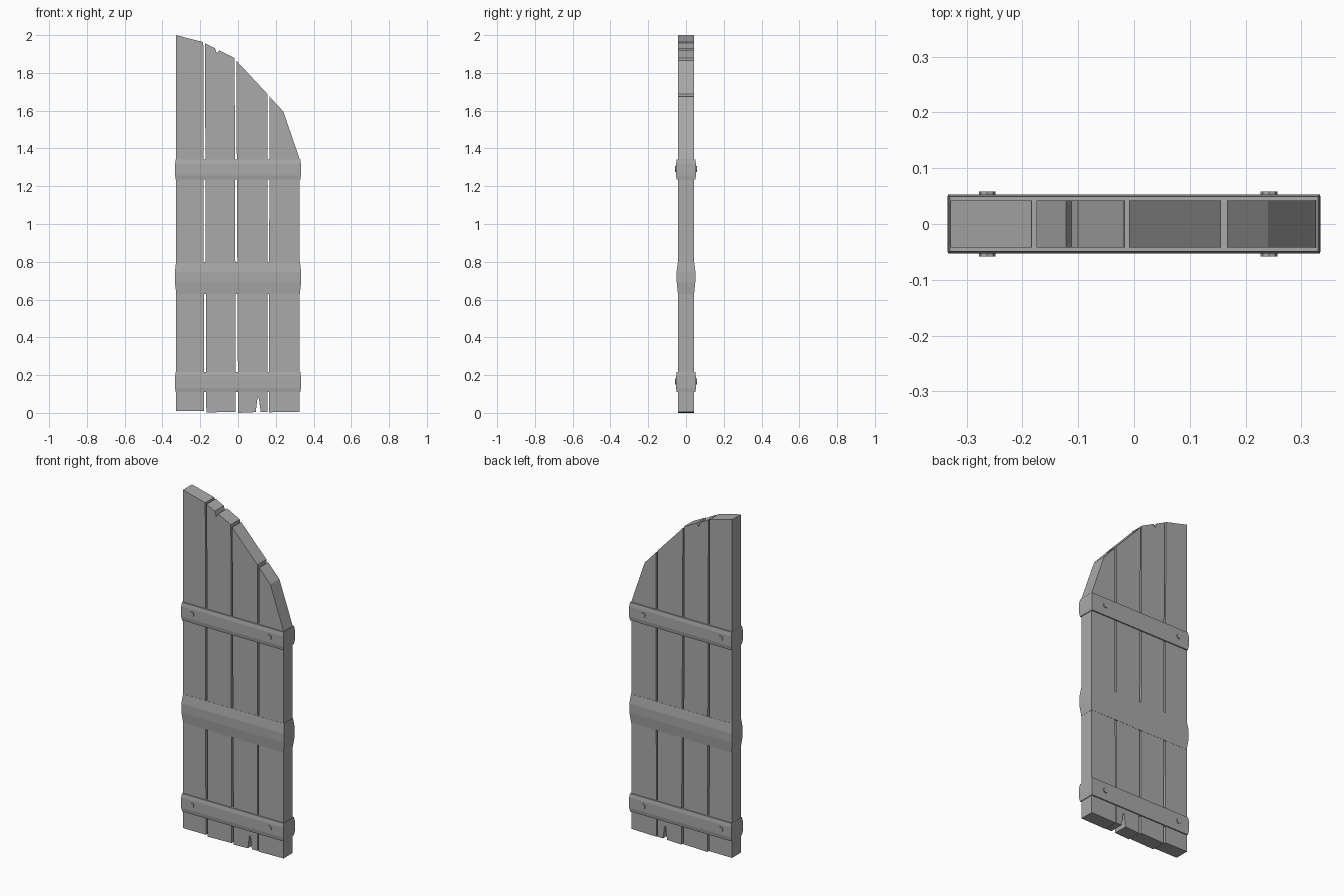
import bpy, bmesh, math
from mathutils import Matrix

default = bpy.data.objects.get("Cube")
if default:
    bpy.data.objects.remove(default, do_unlink=True)

# Single weathered grey
grey = bpy.data.materials.new("weathered_grey")
grey.use_nodes = True
colour = (0.4, 0.4, 0.4, 1)
grey.diffuse_color = colour
grey.node_tree.nodes["Principled BSDF"].inputs["Base Color"].default_value = colour


def finish(name, bm):
    bmesh.ops.recalc_face_normals(bm, faces=bm.faces)
    mesh = bpy.data.meshes.new(name)
    bm.to_mesh(mesh)
    bm.free()
    mesh.materials.append(grey)
    obj = bpy.data.objects.new(name, mesh)
    bpy.context.collection.objects.link(obj)
    return obj


def plank(name, outline, half=0.042):
    """Extrude an x/z outline through the door's thickness."""
    bm = bmesh.new()
    face = bm.faces.new([bm.verts.new((x, -half, z)) for x, z in outline])
    new = bmesh.ops.extrude_face_region(bm, geom=[face])["geom"]
    verts = [v for v in new if isinstance(v, bmesh.types.BMVert)]
    bmesh.ops.translate(bm, vec=(0, 2 * half, 0), verts=verts)
    return finish(name, bm)


def beam(name, sections):
    """Stack rectangular rings given as (z, half width, half depth)."""
    bm = bmesh.new()
    rings = [[bm.verts.new((sx * w, sy * d, z))
              for sx, sy in ((-1, -1), (1, -1), (1, 1), (-1, 1))]
             for z, w, d in sections]
    for low, high in zip(rings, rings[1:]):
        for i in range(4):
            j = (i + 1) % 4
            bm.faces.new((low[i], low[j], high[j], high[i]))
    bm.faces.new(rings[0])
    bm.faces.new(rings[-1])
    return finish(name, bm)


# Vertical planks, stepping down along the arched top
plank("plank_outer_right", [(-0.329, 0.01), (-0.18, 0.01), (-0.184, 1.963), (-0.329, 2.0)])
plank("plank_inner_right", [(-0.168, 0.002), (-0.012, 0.006), (-0.018, 1.878),
                            (-0.1, 1.92), (-0.112, 1.9), (-0.122, 1.93), (-0.175, 1.957)])
plank("plank_inner_left", [(0, 0), (0.094, 0.004), (0.104, 0.085), (0.111, 0.075),
                           (0.12, 0.005), (0.157, 0.006), (0.156, 1.688), (-0.009, 1.865)])
plank("plank_outer_left", [(0.163, 0.003), (0.326, 0.006), (0.326, 1.345),
                           (0.24, 1.595), (0.167, 1.675)])

# Cross bands with a rivet at each end on both faces
for label, z in (("lower", 0.163), ("upper", 1.288)):
    beam(label + "_band", [(z - 0.053, 0.33, 0.049), (z - 0.03, 0.333, 0.053),
                           (z + 0.03, 0.333, 0.053), (z + 0.053, 0.33, 0.049)])
    for side, x in (("right", -0.263), ("left", 0.242)):
        bm = bmesh.new()
        bmesh.ops.create_cone(bm, cap_ends=True, segments=8, radius1=0.015,
                              radius2=0.015, depth=0.116,
                              matrix=Matrix.Translation((x, 0, z + 0.003))
                              @ Matrix.Rotation(math.pi / 2, 4, "X"))
        finish(f"{label}_{side}_rivet", bm)

# Bulging middle beam
beam("middle_beam", [(0.63, 0.327, 0.043), (0.69, 0.334, 0.049),
                     (0.745, 0.334, 0.05), (0.8, 0.328, 0.043)])
